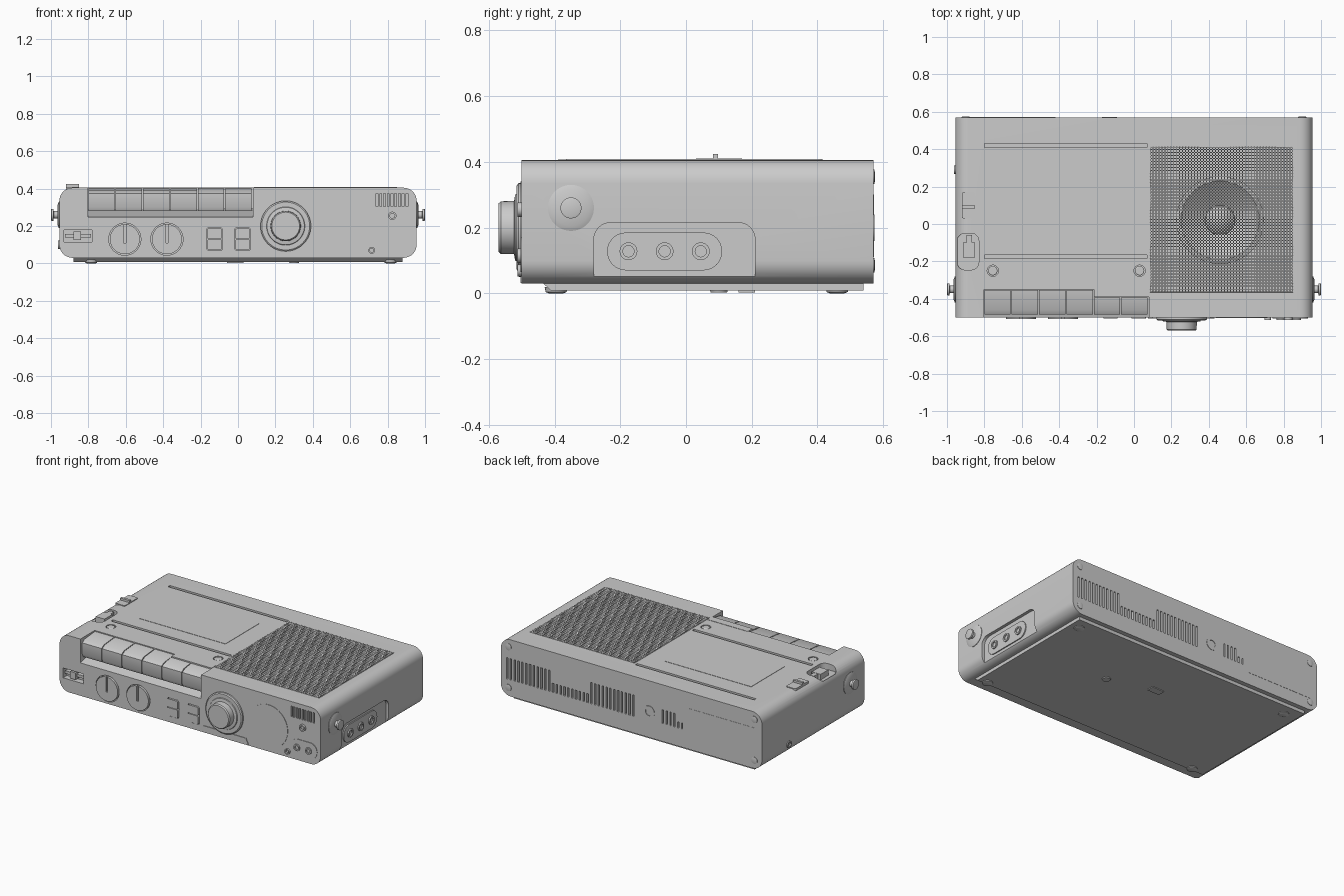
import bpy, bmesh, math
from mathutils import Vector

if "Cube" in bpy.data.objects:
    bpy.data.objects.remove(bpy.data.objects["Cube"])

grey = bpy.data.materials.new("case grey")
grey.diffuse_color = (0.6, 0.6, 0.6, 1)
grey.use_nodes = True
grey.node_tree.nodes["Principled BSDF"].inputs["Base Color"].default_value = grey.diffuse_color


def place(axis, u, v, w):
    return {"x": (w, u, v), "y": (u, w, v), "z": (u, v, w)}[axis]


def finish(name, bm):
    bmesh.ops.recalc_face_normals(bm, faces=bm.faces)
    me = bpy.data.meshes.new(name)
    bm.to_mesh(me)
    bm.free()
    me.materials.append(grey)
    me.shade_smooth()
    me.set_sharp_from_angle(angle=math.radians(30))
    ob = bpy.data.objects.new(name, me)
    bpy.context.collection.objects.link(ob)
    return ob


def add_prism(bm, axis, pts, a, b):
    lo = [bm.verts.new(place(axis, u, v, a)) for u, v in pts]
    hi = [bm.verts.new(place(axis, u, v, b)) for u, v in pts]
    bm.faces.new(lo)
    bm.faces.new(hi)
    n = len(pts)
    for i in range(n):
        j = (i + 1) % n
        bm.faces.new((lo[i], lo[j], hi[j], hi[i]))


def prism(name, axis, pts, a, b):
    bm = bmesh.new()
    add_prism(bm, axis, pts, a, b)
    return finish(name, bm)


def rrect(u0, u1, v0, v1, r=0.0, top_only=False):
    """Rounded rectangle outline, optionally with square lower corners."""
    if r == 0:
        return [(u0, v0), (u1, v0), (u1, v1), (u0, v1)]
    pts = []
    for k, (cu, cv) in enumerate([(u1 - r, v1 - r), (u0 + r, v1 - r),
                                  (u0 + r, v0 + r), (u1 - r, v0 + r)]):
        if top_only and k > 1:
            pts.append((u0 if k == 2 else u1, v0))
            continue
        for s in range(9):
            t = math.radians(90 * k + 90 * s / 8)
            pts.append((cu + r * math.cos(t), cv + r * math.sin(t)))
    return pts


def circle(u, v, r, n=32):
    return [(u + r * math.cos(2 * math.pi * i / n), v + r * math.sin(2 * math.pi * i / n))
            for i in range(n)]


def lathe(name, axis, u, v, prof, n=40):
    """Turned part: (radius, depth) pairs spun about the given axis."""
    bm = bmesh.new()
    rings = [[bm.verts.new(place(axis, p, q, w)) for p, q in circle(u, v, r, n)] for r, w in prof]
    for A, B in zip(rings, rings[1:]):
        for i in range(n):
            j = (i + 1) % n
            bm.faces.new((A[i], A[j], B[j], B[i]))
    bm.faces.new(rings[0])
    bm.faces.new(rings[-1])
    return finish(name, bm)


# case
case = prism("case", "y", rrect(-0.955, 0.955, 0.03, 0.405, 0.07), -0.5, 0.57)

# all openings in the case, gathered in one cutter
cut = bmesh.new()
add_prism(cut, "x", [(-0.53, 0.24), (-0.35, 0.285), (-0.35, 0.5), (-0.53, 0.5)], -0.803, 0.08)
add_prism(cut, "z", rrect(0.09, 0.845, -0.36, 0.41), 0.27, 0.5)
add_prism(cut, "x", rrect(-0.28, 0.21, 0.045, 0.215, 0.05, True), 0.935, 1.0)
add_prism(cut, "z", rrect(-0.945, -0.83, -0.245, -0.05, 0.04), 0.365, 0.5)
for y in (-0.175, 0.42):
    add_prism(cut, "z", rrect(-0.8, 0.07, y - 0.01, y + 0.01), 0.385, 0.5)
for x in (-0.755, 0.03):
    add_prism(cut, "z", circle(x, -0.25, 0.03), 0.39, 0.5)
for x in (-0.605, -0.38):
    add_prism(cut, "y", circle(x, 0.13, 0.086), -0.6, -0.48)
for x in (-0.125, 0.025):
    add_prism(cut, "y", rrect(x - 0.042, x + 0.042, 0.07, 0.19, 0.01), -0.6, -0.475)
add_prism(cut, "y", rrect(-0.93, -0.78, 0.115, 0.18), -0.6, -0.46)
for i in range(9):
    add_prism(cut, "y", rrect(0.738 + i * 0.02, 0.748 + i * 0.02, 0.305, 0.375), -0.6, -0.485)
for i in range(34):
    x = 0.91 - i * 0.028
    low = 0.2 if 0.3 < x < 0.58 else 0.28
    add_prism(cut, "y", rrect(x - 0.006, x + 0.006, 0.14, low), 0.55, 0.7)
for i in range(6):
    x = -0.23 - i * 0.028
    add_prism(cut, "y", rrect(x - 0.005, x + 0.005, 0.15, 0.24 if i < 4 else 0.19), 0.555, 0.7)
cutter = finish("opening_cutter", cut)
cutter.hide_render = True
mod = case.modifiers.new("openings", "BOOLEAN")
mod.object = cutter
mod.solver = "EXACT"
bpy.context.view_layer.update()
done = bpy.data.meshes.new_from_object(case.evaluated_get(bpy.context.evaluated_depsgraph_get()))
case.modifiers.clear()
case.data = done
done.shade_smooth()
done.set_sharp_from_angle(angle=math.radians(30))
bpy.data.objects.remove(cutter)

# speaker grille: perforated sheet
bm = bmesh.new()
bmesh.ops.create_grid(bm, x_segments=48, y_segments=48, size=0.5)
for v in bm.verts:
    v.co = Vector((0.4675 + v.co.x * 0.765, 0.025 + v.co.y * 0.78, 0.408))
holes = list(bm.faces)
bmesh.ops.inset_individual(bm, faces=holes, thickness=0.0035)
bmesh.ops.delete(bm, geom=holes, context="FACES")
grille = finish("speaker_grille", bm)
thick = grille.modifiers.new("sheet", "SOLIDIFY")
thick.thickness = 0.008
thick.offset = -1 if grille.data.polygons[0].normal.z > 0 else 1

# speaker under the grille
lathe("speaker_cone", "z", 0.46, 0.02, [(0.235, 0.27), (0.235, 0.36), (0.21, 0.365),
      (0.19, 0.35), (0.08, 0.30), (0.075, 0.32), (0.05, 0.345), (0.02, 0.355)])

# piano keys, the last two shorter behind a fixed strip
for i in range(6):
    x0 = -0.8 + i * 0.1463
    yb = -0.352 if i < 4 else -0.392
    prism(f"piano_key_{i + 1}", "x", [(yb, 0.40), (-0.46, 0.39), (-0.485, 0.375), (-0.485, 0.30),
          (-0.475, 0.28), (-0.455, 0.28), (-0.455, 0.33), (yb, 0.34)], x0, x0 + 0.141)
prism("key_rear_strip", "z", rrect(-0.215, 0.08, -0.39, -0.34), 0.29, 0.407)

# cassette lid window and lid screws
prism("cassette_window", "z", rrect(-0.68, -0.05, -0.06, 0.29), 0.40, 0.407)
for x in (-0.755, 0.03):
    lathe("lid_button", "z", x, -0.25, [(0.025, 0.385), (0.025, 0.403), (0.02, 0.406)], 24)

# sliders on the top left
prism("slider_block", "z", rrect(-0.915, -0.85, -0.18, -0.10), 0.36, 0.402)
prism("slider_ridge", "z", rrect(-0.895, -0.865, -0.11, -0.06), 0.36, 0.40)
prism("switch_block", "z", rrect(-0.92, -0.85, 0.03, 0.17, 0.008), 0.37, 0.41)
prism("switch_ridge", "z", rrect(-0.92, -0.85, 0.082, 0.098), 0.40, 0.424)

# front slotted dials: two half plates leave the pointer groove
for x in (-0.605, -0.38):
    ring = circle(x, 0.13, 0.08, 64)
    notch = [(x - 0.006, 0.21), (x - 0.006, 0.11), (x + 0.006, 0.11), (x + 0.006, 0.21)]
    body = [p for p in ring if not (abs(p[0] - x) < 0.0065 and p[1] > 0.13)]
    right = sorted([p for p in body if p[1] >= 0.13 and p[0] > x], key=lambda p: p[1])
    left = sorted([p for p in body if p[1] >= 0.13 and p[0] < x], key=lambda p: -p[1])
    low = [p for p in ring if p[1] < 0.13 - 1e-6]
    prism("dial", "y", right + notch[::-1] + left + low, -0.508, -0.475)
    lathe("dial_base", "y", x, 0.13, [(0.079, -0.47), (0.079, -0.495)])

# front rocker switches
for x in (-0.125, 0.025):
    for z0, z1 in ((0.074, 0.128), (0.132, 0.186)):
        prism("rocker_half", "y", rrect(x - 0.038, x + 0.038, z0, z1, 0.006), -0.506, -0.47)

# tuning knob and collar
lathe("knob_collar", "y", 0.255, 0.2, [(0.135, -0.49), (0.135, -0.51), (0.128, -0.515)], 64)
lathe("main_knob", "y", 0.255, 0.2, [(0.105, -0.51), (0.10, -0.52), (0.081, -0.523),
      (0.08, -0.563), (0.074, -0.57)], 64)

# front right details
lathe("round_panel", "y", 0.575, 0.2, [(0.14, -0.49), (0.14, -0.503)], 64)
prism("front_socket_panel", "y", rrect(0.74, 0.93, 0.065, 0.17, 0.05), -0.504, -0.49)
for x, z, r in ((0.785, 0.115, 0.022), (0.87, 0.115, 0.022), (0.825, 0.255, 0.022), (0.715, 0.07, 0.018)):
    lathe("front_socket", "y", x, z, [(r, -0.49), (r, -0.512), (r * 0.6, -0.512), (r * 0.6, -0.495)], 24)
prism("front_foot_panel", "y", [(0.075, 0.032), (0.43, 0.032), (0.41, 0.075), (0.10, 0.075)], -0.504, -0.49)
prism("front_toggle", "y", rrect(-0.88, -0.84, 0.125, 0.17), -0.498, -0.45)
prism("toggle_bar", "y", rrect(-0.925, -0.785, 0.14, 0.158), -0.485, -0.455)

# strap posts on both sides
for s in (-1, 1):
    lathe("strap_post", "x", -0.35, 0.26, [(0.07, s * 0.94), (0.07, s * 0.958), (0.055, s * 0.964),
          (0.02, s * 0.966), (0.02, s * 0.985), (0.032, s * 0.987), (0.032, s * 0.998), (0.026, s)])

# right side sockets
prism("side_socket_panel", "x", rrect(-0.24, 0.11, 0.07, 0.185, 0.057), 0.93, 0.942)
for y in (-0.175, -0.065, 0.045):
    lathe("side_socket", "x", y, 0.128, [(0.027, 0.93), (0.027, 0.95), (0.017, 0.95), (0.017, 0.938)], 24)
lathe("left_socket", "x", 0.29, 0.10, [(0.022, -0.94), (0.022, -0.962), (0.013, -0.962), (0.013, -0.945)], 24)

# back screws and socket
for x in (-0.9, 0.9):
    for z in (0.085, 0.355):
        lathe("back_screw", "y", x, z, [(0.022, 0.56), (0.022, 0.573), (0.012, 0.575)], 24)
lathe("back_socket", "y", -0.13, 0.2, [(0.04, 0.56), (0.04, 0.573), (0.025, 0.573), (0.025, 0.56)])
prism("back_label", "y", rrect(-0.9, -0.42, 0.11, 0.30), 0.56, 0.5715)

# base plate with sloped front edge, feet and latch
prism("base_plate", "x", [(-0.44, 0.035), (-0.41, 0.008), (0.54, 0.008), (0.54, 0.035)], -0.88, 0.88)
for x in (-0.785, 0.815):
    for y in (-0.395, 0.46):
        lathe("foot", "z", x, y, [(0.035, 0.02), (0.032, 0.004), (0.022, 0.0)], 24)
lathe("base_screw", "z", 0.3, 0.1, [(0.03, 0.02), (0.025, 0.002)], 24)
prism("base_latch", "z", rrect(-0.06, 0.03, 0.16, 0.21), 0.003, 0.02)
